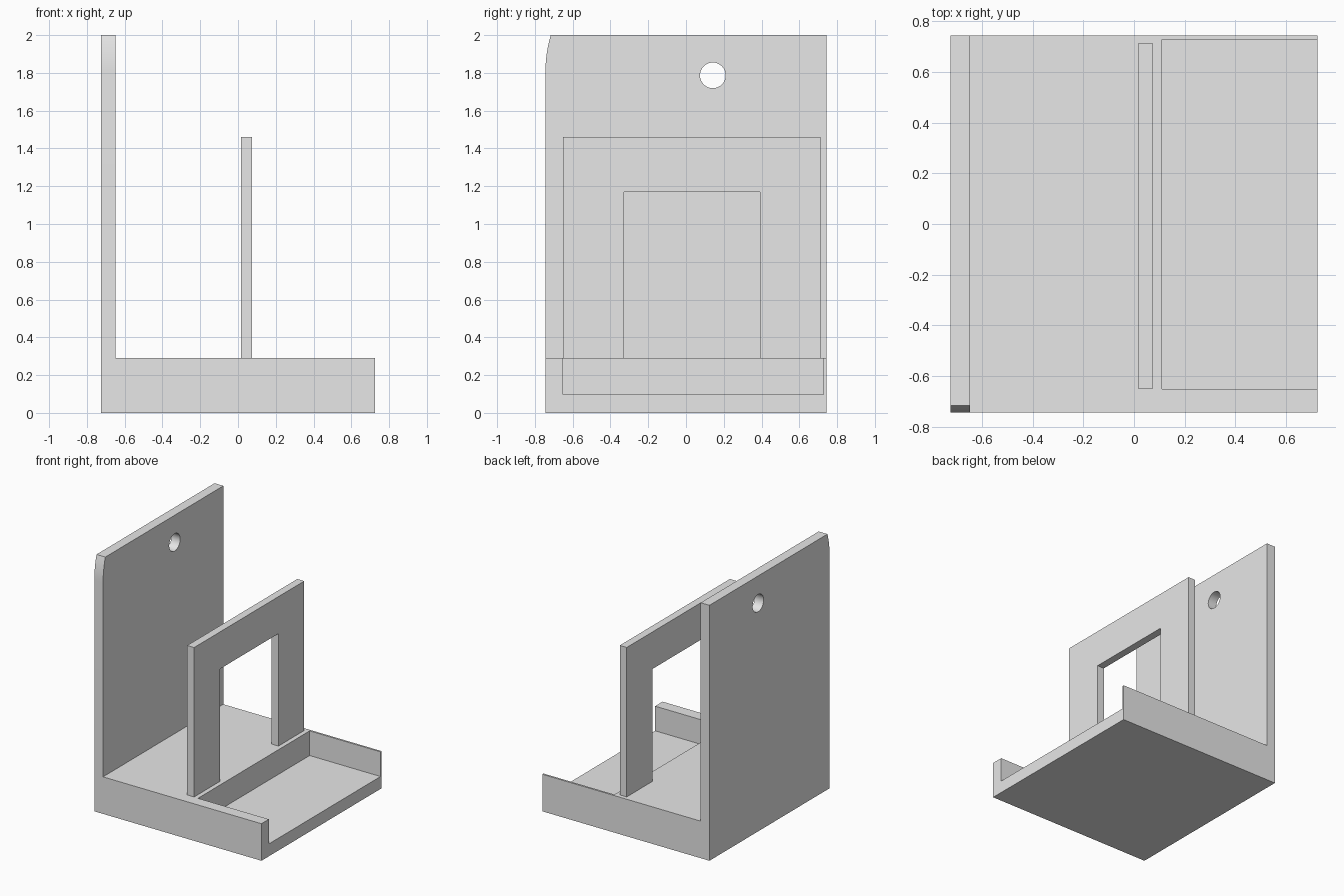
import bpy
import bmesh
import math
from mathutils import Vector

if "Cube" in bpy.data.objects:
    bpy.data.objects.remove(bpy.data.objects["Cube"], do_unlink=True)

grey = bpy.data.materials.new("plain grey")
grey.use_nodes = True
grey.diffuse_color = (0.8, 0.8, 0.8, 1)
grey.node_tree.nodes["Principled BSDF"].inputs["Base Color"].default_value = (0.8, 0.8, 0.8, 1)

HALF_X, HALF_Y = 0.724, 0.744
DECK = 0.29
WALL_IN = -0.648


def plate(name, outline, x0, x1):
    """Extrude a (y, z) outline along x."""
    bm = bmesh.new()
    face = bm.faces.new([bm.verts.new((x0, y, z)) for y, z in outline])
    grown = bmesh.ops.extrude_face_region(bm, geom=[face])["geom"]
    verts = [g for g in grown if isinstance(g, bmesh.types.BMVert)]
    bmesh.ops.translate(bm, vec=Vector((x1 - x0, 0, 0)), verts=verts)
    bmesh.ops.recalc_face_normals(bm, faces=bm.faces[:])
    mesh = bpy.data.meshes.new(name)
    bm.to_mesh(mesh)
    bm.free()
    mesh.materials.append(grey)
    ob = bpy.data.objects.new(name, mesh)
    bpy.context.collection.objects.link(ob)
    return ob


def rect(y0, y1, z0, z1):
    return [(y0, z0), (y1, z0), (y1, z1), (y0, z1)]


def cut(target, cutter):
    """Subtract the cutter and discard it."""
    mod = target.modifiers.new("cut", "BOOLEAN")
    mod.operation = "DIFFERENCE"
    mod.solver = "EXACT"
    mod.object = cutter
    bpy.context.view_layer.objects.active = target
    bpy.ops.object.modifier_apply(modifier=mod.name)
    bpy.data.objects.remove(cutter, do_unlink=True)


# Base block with a tray recess open on its +x side
base = plate("base", rect(-HALF_Y, HALF_Y, 0, DECK), WALL_IN, HALF_X)
cut(base, plate("recess_cutter", rect(-0.652, 0.729, 0.097, 0.5), 0.11, 1))

# Tall side wall, its front edge easing back in a shallow arc at the top
R, SWEEP, STEPS = 0.66, math.radians(16.8), 6
arc = [(-HALF_Y + R * (1 - math.cos(a)), 2 - R * math.sin(SWEEP) + R * math.sin(a))
       for a in (SWEEP * i / STEPS for i in range(STEPS + 1))]
wall = plate("side_wall", [(HALF_Y, 2), (HALF_Y, 0), (-HALF_Y, 0)] + arc, -HALF_X, WALL_IN)

# Round hanging hole through the wall
circle = [(0.142 + 0.068 * math.cos(t), 1.787 + 0.068 * math.sin(t))
          for t in (math.tau * i / 32 for i in range(32))]
cut(wall, plate("hole_cutter", circle, -1, 0))

# Upright divider with a doorway opening
plate("divider", [(-0.65, DECK), (-0.65, 1.46), (0.712, 1.46), (0.712, DECK),
                  (0.393, DECK), (0.393, 1.17), (-0.327, 1.17), (-0.327, DECK)],
      0.015, 0.075)

# Smooth only the gentle curves
bpy.ops.object.select_all(action="DESELECT")
wall.select_set(True)
bpy.context.view_layer.objects.active = wall
bpy.ops.object.shade_smooth_by_angle(angle=math.radians(14))
